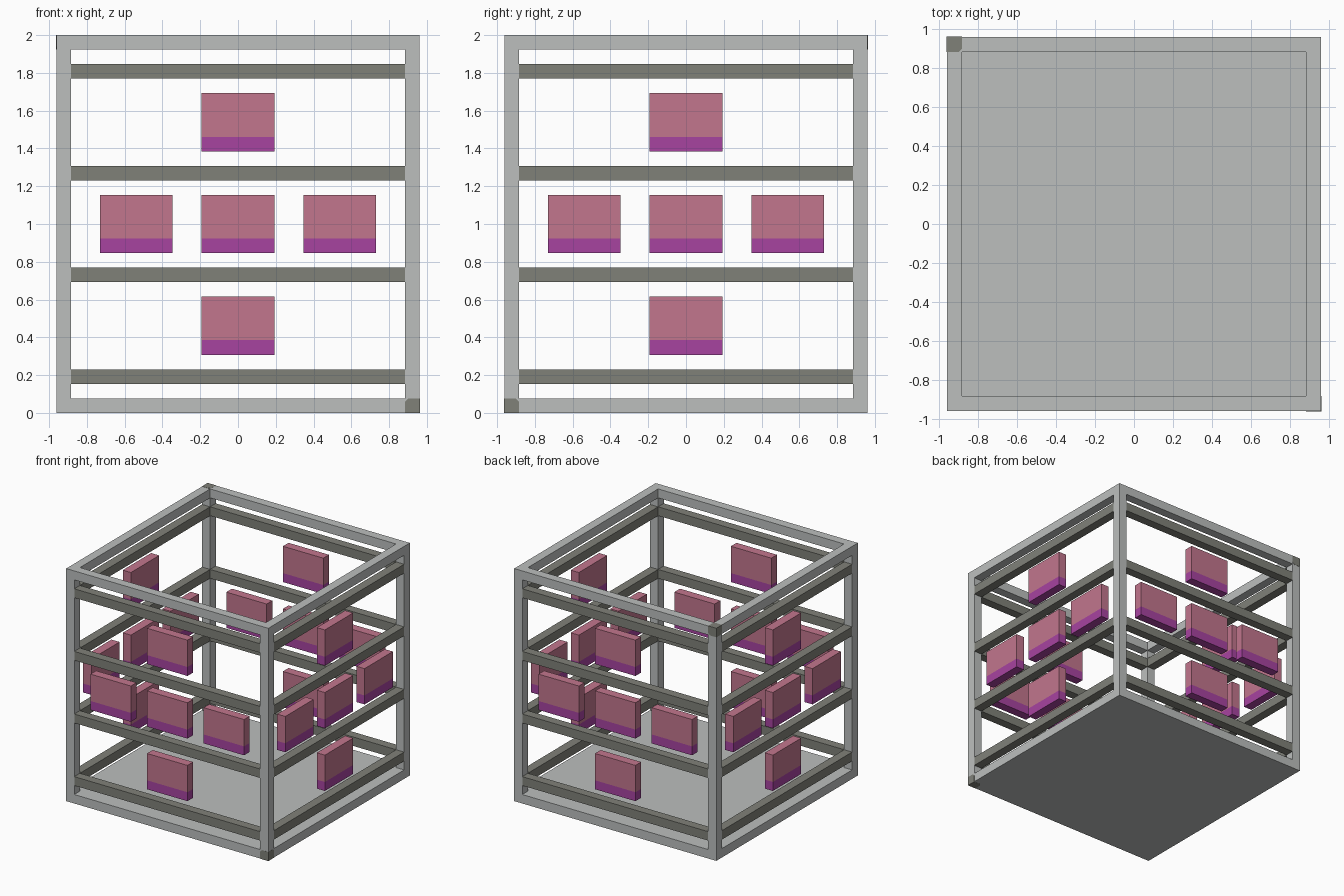
import bpy, bmesh, math
from mathutils import Matrix, Vector

old = bpy.data.objects.get("Cube")
if old:
    bpy.data.objects.remove(old, do_unlink=True)

U = 2 / 26        # one grid unit: the bar thickness
H = 12.5          # half width of the cage in units


def material(name, rgb):
    lin = [((c / 255 + 0.055) / 1.055) ** 2.4 for c in rgb] + [1]
    mat = bpy.data.materials.new(name)
    mat.use_nodes = True
    mat.diffuse_color = lin
    mat.node_tree.nodes["Principled BSDF"].inputs["Base Color"].default_value = lin
    return mat


LIGHT = material("light_grey", (188, 191, 190))
DARK = material("dark_grey", (128, 129, 121))
PINK = material("pink", (194, 118, 141))
PURPLE = material("purple", (167, 67, 160))


def box(name, lo, hi, mat, turn=0, chamfer_at=None):
    """Box between two corners in grid units, turned about z by quarter turns."""
    lo, hi = Vector(lo), Vector(hi)
    bm = bmesh.new()
    bmesh.ops.create_cube(bm, size=1)
    size = hi - lo
    bmesh.ops.transform(bm, verts=bm.verts, matrix=Matrix.Rotation(turn * math.pi / 2, 4, 'Z')
                        @ Matrix.Translation((lo + hi) / 2) @ Matrix.Diagonal((*size, 1)))
    if chamfer_at:
        near = min(bm.verts, key=lambda v: (v.co - Vector(chamfer_at)).length)
        bmesh.ops.bevel(bm, geom=list(near.link_edges), offset=0.22, segments=1, affect='EDGES')
    bmesh.ops.scale(bm, verts=bm.verts, vec=(U, U, U))
    mesh = bpy.data.meshes.new(name)
    bm.to_mesh(mesh)
    bm.free()
    mesh.materials.append(mat)
    obj = bpy.data.objects.new(name, mesh)
    bpy.context.collection.objects.link(obj)
    return obj


# Solid floor slab
box("floor", (-H, -H, 0), (H, H, 1), LIGHT)

# Panel centres on each side: (x, bottom z), arranged as a plus
PANELS = [(0, 4), (-7, 11), (0, 11), (7, 11), (0, 18)]

for side, label in enumerate(("front", "left", "back", "right")):
    # Corner post and top bar
    box(f"{label}_post", (-H, -H, 1), (1 - H, 1 - H, 26), LIGHT, side)
    box(f"{label}_top_bar", (1 - H, -H, 25), (H - 1, 1 - H, 26), LIGHT, side)
    # Four dark rails between the posts
    for z in (2, 9, 16, 23):
        box(f"{label}_rail", (1 - H, -H, z), (H - 1, 1 - H, z + 1), DARK, side)
    # Floating panels with a purple base strip
    for x, z in PANELS:
        box(f"{label}_panel_base", (x - 2.5, -H, z), (x + 2.5, 1 - H, z + 1), PURPLE, side)
        box(f"{label}_panel", (x - 2.5, -H, z + 1), (x + 2.5, 1 - H, z + 4), PINK, side)

# Dark corner blocks at two opposite corners, barely proud of the frame
E = 0.015
box("bottom_corner_block", (H - 1, -H - E, -E), (H + E, 1 - H, 1), DARK,
    chamfer_at=(H - 1, 1 - H, 1))
box("top_corner_block", (-H - E, H - 1, 25), (1 - H, H + E, 26 + E), DARK,
    chamfer_at=(1 - H, H - 1, 25))
